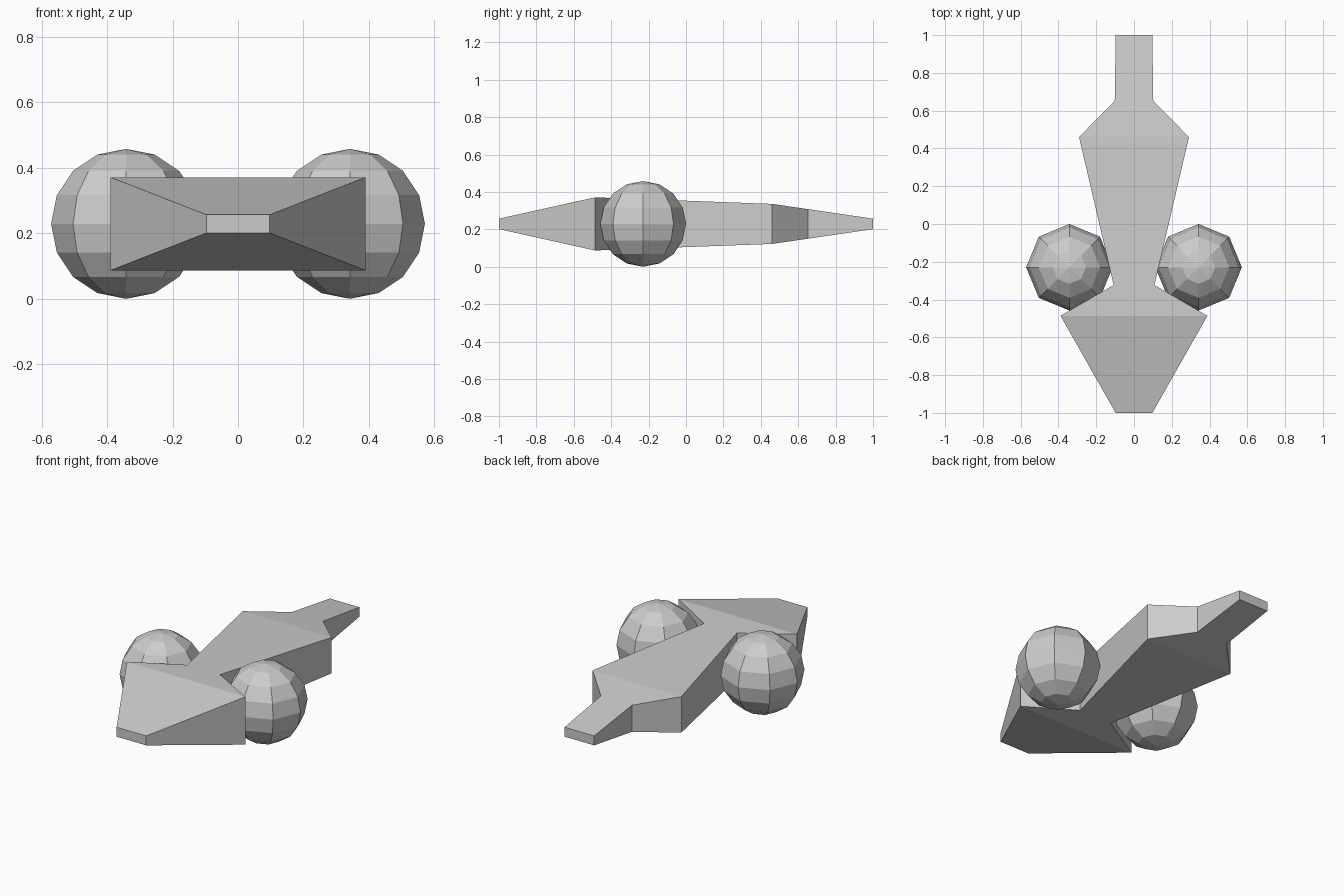
import bpy, bmesh

if "Cube" in bpy.data.objects:
    bpy.data.objects.remove(bpy.data.objects["Cube"])

MID_Z = 0.229

# Hull: rectangular sections along y as (y, half width, half height)
SECTIONS = [
    (-1.0, 0.097, 0.028),
    (-0.486, 0.389, 0.142),
    (-0.323, 0.108, 0.136),
    (0.46, 0.291, 0.107),
    (0.652, 0.102, 0.079),
    (1.0, 0.097, 0.028),
]


def new_object(name, bm):
    bmesh.ops.recalc_face_normals(bm, faces=bm.faces)
    mesh = bpy.data.meshes.new(name)
    bm.to_mesh(mesh)
    bm.free()
    obj = bpy.data.objects.new(name, mesh)
    bpy.context.collection.objects.link(obj)
    return obj


# Body lofted through the sections, capped at nose and tail
bm = bmesh.new()
rings = [[bm.verts.new((sx * w, y, MID_Z + sz * h))
          for sx, sz in ((-1, -1), (1, -1), (1, 1), (-1, 1))]
         for y, w, h in SECTIONS]
for a, b in zip(rings, rings[1:]):
    for i in range(4):
        j = (i + 1) % 4
        bm.faces.new((a[i], a[j], b[j], b[i]))
bm.faces.new(rings[0])
bm.faces.new(rings[-1])
new_object("body", bm)

# Faceted side spheres
for side, sx in (("left", -1), ("right", 1)):
    bm = bmesh.new()
    bmesh.ops.create_uvsphere(bm, u_segments=8, v_segments=8, radius=MID_Z)
    sphere = new_object(side + "_sphere", bm)
    sphere.location = (sx * 0.342, -0.229, MID_Z)
